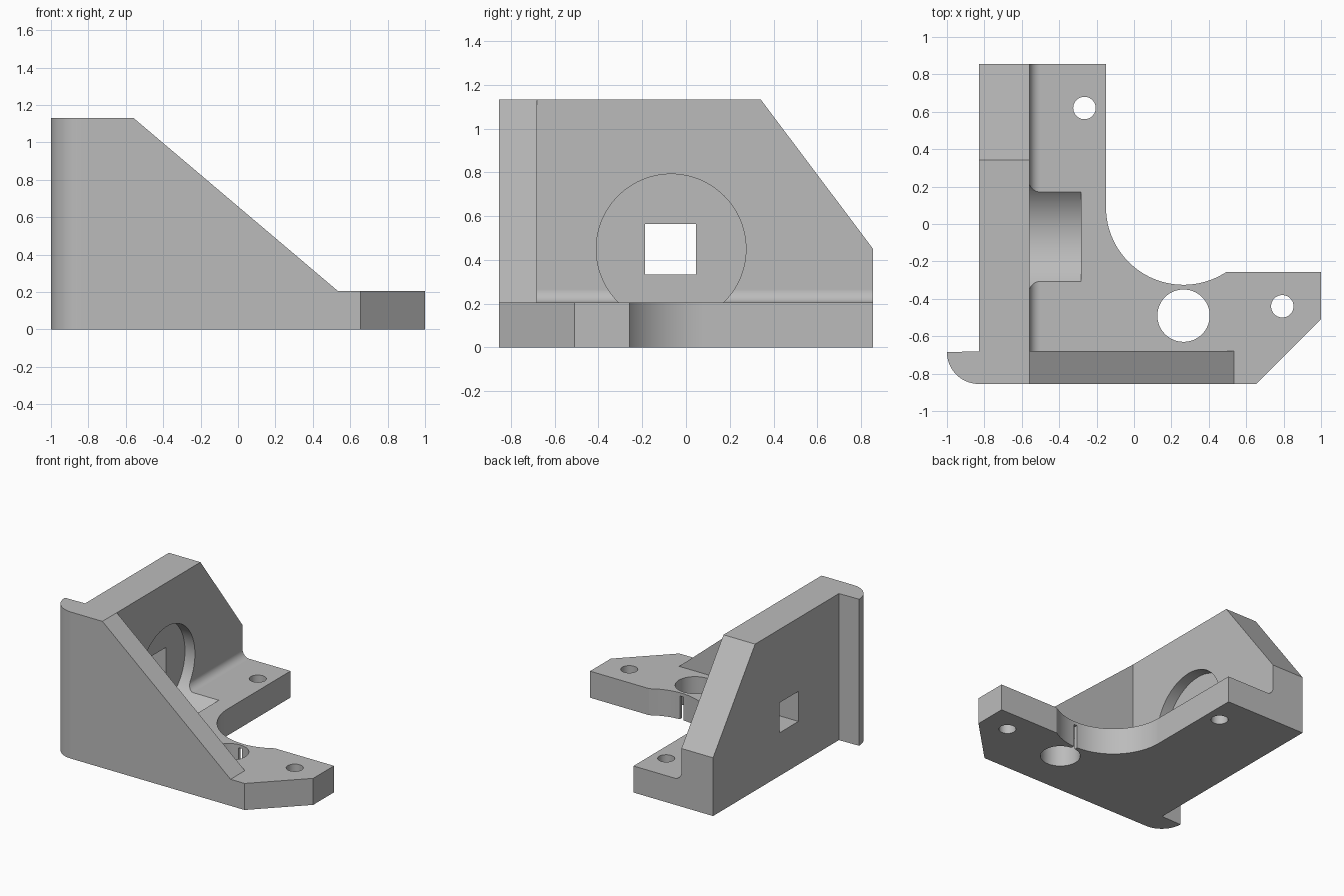
import bpy
import bmesh
from math import sin, cos, radians

# Remove the default object
cube = bpy.data.objects.get("Cube")
if cube:
    bpy.data.objects.remove(cube, do_unlink=True)

grey = bpy.data.materials.new("plain grey")
grey.use_nodes = True
colour = (0.5, 0.5, 0.5, 1)
grey.diffuse_color = colour
grey.node_tree.nodes["Principled BSDF"].inputs["Base Color"].default_value = colour

# Main dimensions
BACK, FRONT, INNER = 0.855, -0.855, -0.68   # y of the back, front and gusset inside
OUT, WALL = -0.83, -0.56                    # x of the wall faces
BASE, TOP = 0.205, 1.132                    # z of the base top and wall top


def arc(cx, cy, r, start, end, steps=24):
    """Points along an arc, angles in degrees."""
    angles = [radians(start + (end - start) * i / steps) for i in range(steps + 1)]
    return [(cx + r * cos(a), cy + r * sin(a)) for a in angles]


def circle(cx, cy, r, steps=64):
    return arc(cx, cy, r, 0, 360, steps)[:-1]


def rect(a0, a1, b0, b1):
    return [(a0, b0), (a1, b0), (a1, b1), (a0, b1)]


def prism(name, outline, axis, low, high):
    """Extrude a flat outline along an axis."""
    place = {"x": lambda a, b, h: (h, a, b),
             "y": lambda a, b, h: (a, h, b),
             "z": lambda a, b, h: (a, b, h)}[axis]
    bm = bmesh.new()
    lower = [bm.verts.new(place(a, b, low)) for a, b in outline]
    upper = [bm.verts.new(place(a, b, high)) for a, b in outline]
    bm.faces.new(lower)
    bm.faces.new(upper)
    n = len(outline)
    for i in range(n):
        j = (i + 1) % n
        bm.faces.new((lower[i], lower[j], upper[j], upper[i]))
    bmesh.ops.recalc_face_normals(bm, faces=bm.faces)
    mesh = bpy.data.meshes.new(name)
    bm.to_mesh(mesh)
    bm.free()
    mesh.materials.append(grey)
    obj = bpy.data.objects.new(name, mesh)
    bpy.context.collection.objects.link(obj)
    return obj


# L-shaped base plate with a round inner corner
bracket = prism(
    "bracket",
    [(OUT, FRONT), (0.655, FRONT), (1, -0.51), (1, -0.257), (0.495, -0.257)]
    + arc(0.265, 0.09, 0.415, -58, -180, 40)
    + [(-0.15, BACK), (OUT, BACK)],
    "z", 0, BASE)

# Upright parts joined to the base
added = [
    prism("side_wall", [(FRONT, 0), (BACK, 0), (BACK, 0.45), (0.342, TOP), (FRONT, TOP)],
          "x", OUT, WALL),
    prism("front_gusset", [(OUT, 0), (0.535, 0), (0.535, BASE), (WALL, TOP), (OUT, TOP)],
          "y", FRONT, INNER),
    prism("rounded_lip", [(-0.8, INNER)] + arc(OUT, INNER - 0.005, 0.17, 180, 270)
          + [(-0.8, FRONT)], "z", 0, TOP),
    prism("wall_fillet", [(-0.6, 0.15), (-0.5, 0.15)]
          + arc(WALL + 0.06, BASE + 0.06, 0.06, 270, 180, 12) + [(-0.6, BASE + 0.06)],
          "y", -0.7, BACK),
]

# Recess, openings and holes
removed = [
    prism("round_recess", circle(-0.068, 0.45, 0.342, 96), "x", -0.645, -0.283),
    prism("square_opening", rect(-0.187, 0.045, 0.333, 0.565), "x", -1.2, -0.5),
    prism("large_hole", circle(0.265, -0.49, 0.14), "z", -0.1, 0.4),
    prism("back_screw_hole", circle(-0.265, 0.62, 0.06, 40), "z", -0.1, 0.4),
    prism("side_screw_hole", circle(0.793, -0.44, 0.06, 40), "z", -0.1, 0.4),
    prism("thin_slot", rect(0.25, 0.28, -0.45, -0.2), "z", -0.1, 0.18),
]

for parts, operation in ((added, "UNION"), (removed, "DIFFERENCE")):
    for part in parts:
        part.hide_render = True
        mod = bracket.modifiers.new(part.name, "BOOLEAN")
        mod.operation = operation
        mod.solver = "EXACT"
        mod.object = part

# Bake the joined shape and drop the helpers
bpy.context.view_layer.update()
graph = bpy.context.evaluated_depsgraph_get()
solid = bpy.data.meshes.new_from_object(bracket.evaluated_get(graph))
bracket.modifiers.clear()
bracket.data = solid
for part in added + removed:
    bpy.data.objects.remove(part, do_unlink=True)
solid.materials.clear()
solid.materials.append(grey)
for face in solid.polygons:
    face.material_index = 0

# Smooth the curved faces while keeping flat faces flat
bpy.ops.object.select_all(action="DESELECT")
bracket.select_set(True)
bpy.context.view_layer.objects.active = bracket
bpy.ops.object.shade_smooth_by_angle(angle=radians(20))
weighted = bracket.modifiers.new("flat_face_normals", "WEIGHTED_NORMAL")
weighted.keep_sharp = True
